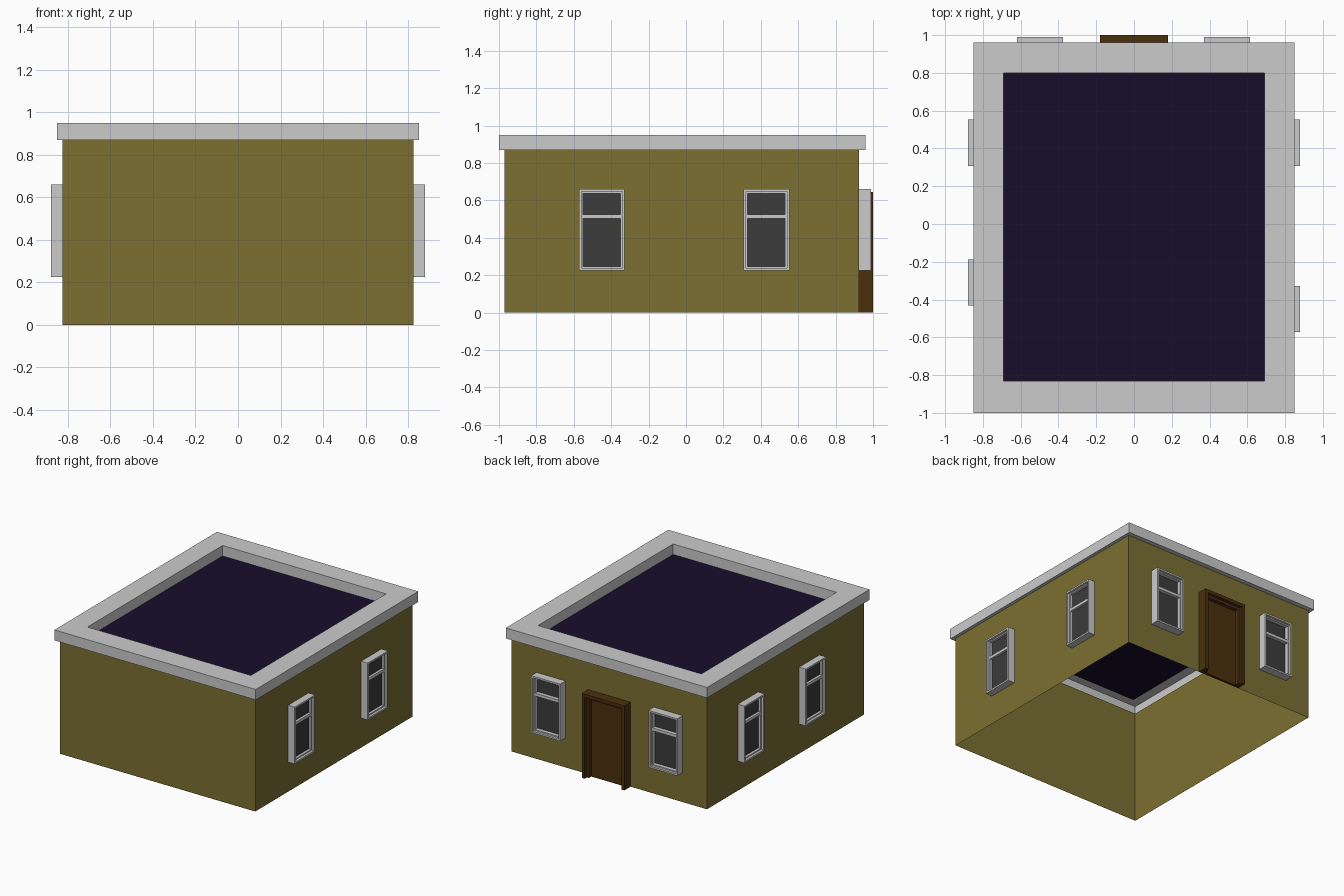
import bpy, bmesh
from mathutils import Matrix, Vector

if "Cube" in bpy.data.objects:
    bpy.data.objects.remove(bpy.data.objects["Cube"])


def material(name, rgb):
    m = bpy.data.materials.new(name)
    m.diffuse_color = (*rgb, 1)
    m.use_nodes = True
    m.node_tree.nodes["Principled BSDF"].inputs["Base Color"].default_value = m.diffuse_color
    return m


WALL = material("ochre_wall", (0.20, 0.16, 0.032))
ROOF = material("dark_roof", (0.008, 0.004, 0.023))
GLASS = material("dark_glass", (0.045, 0.045, 0.045))
WOOD = material("brown_wood", (0.07, 0.03, 0.004))


def shell(name, rings, mat=None, start=False, end=False, matrix=Matrix()):
    """Skin rectangular rings (x0, x1, y0, y1, z), optionally capping the ends."""
    bm = bmesh.new()
    loops = [[bm.verts.new(matrix @ Vector((x, y, z)))
              for x, y in ((x0, y0), (x1, y0), (x1, y1), (x0, y1))]
             for x0, x1, y0, y1, z in rings]
    for a, b in zip(loops, loops[1:]):
        for i in range(4):
            j = (i + 1) % 4
            bm.faces.new((a[i], a[j], b[j], b[i]))
    if start:
        bm.faces.new(loops[0][::-1])
    if end:
        bm.faces.new(loops[-1])
    mesh = bpy.data.meshes.new(name)
    bm.to_mesh(mesh)
    bm.free()
    if mat:
        mesh.materials.append(mat)
    obj = bpy.data.objects.new(name, mesh)
    bpy.context.collection.objects.link(obj)
    return obj


def box(name, rect, z0, z1, mat, matrix):
    return shell(name, [(*rect, z0), (*rect, z1)], mat, True, True, matrix)


def on_wall(x, y, out):
    """Local frame on a wall: x across, y up, z pointing out of the wall."""
    w = Vector(out)
    v = Vector((0, 0, 1))
    u = v.cross(w)
    m = Matrix((u, v, w)).transposed().to_4x4()
    return Matrix.Translation((x, y, 0)) @ m


# Open-bottomed walls, hollow parapet and sunken flat roof
wall = (-0.825, 0.825, -0.97, 0.925)
outer = (-0.85, 0.85, -1.0, 0.96)
inner = (-0.69, 0.69, -0.83, 0.80)
shell("walls", [(*wall, 0), (*wall, 0.87)], WALL)
shell("parapet", [(*wall, 0.87), (*outer, 0.87), (*outer, 0.95),
                  (*inner, 0.95), (*inner, 0.87)])
shell("roof", [(*inner, 0.87)], ROOF, end=True)


def window(name, m, depth):
    def rect(inset):
        return (-0.1225 + inset, 0.1225 - inset, 0.225 + inset, 0.66 - inset)
    # stepped frame
    shell(name + "_frame", [(*rect(0), 0), (*rect(0), depth), (*rect(0.013), depth),
                            (*rect(0.013), depth - 0.018), (*rect(0.022), depth - 0.018),
                            (*rect(0.022), 0.018)], matrix=m)
    # glass and the bar between the two sashes
    shell(name + "_glass", [(*rect(0.022), 0.018)], GLASS, end=True, matrix=m)
    box(name + "_bar", (-0.1005, 0.1005, 0.503, 0.525), 0.018, depth - 0.018, None, m)


# Windows on the right, left and back walls
for i, y in enumerate((-0.45, 0.43)):
    window(f"right_window_{i}", on_wall(0.825, y, (1, 0, 0)), 0.055)
for i, y in enumerate((-0.31, 0.43)):
    window(f"left_window_{i}", on_wall(-0.825, y, (-1, 0, 0)), 0.055)
for i, x in enumerate((-0.4975, 0.4925)):
    window(f"back_window_{i}", on_wall(x, 0.925, (0, 1, 0)), 0.065)

# Door with stepped jambs and head
door = on_wall(0, 0.925, (0, 1, 0))
box("door_panel", (-0.14, 0.14, 0, 0.605), 0, 0.02, WOOD, door)
box("door_head", (-0.18, 0.18, 0.62, 0.645), 0, 0.075, WOOD, door)
box("door_inner_head", (-0.155, 0.155, 0.60, 0.62), 0, 0.05, WOOD, door)
for s, side in ((-1, "left"), (1, "right")):
    a, b, c = sorted((s * 0.18, s * 0.155)), sorted((s * 0.155, s * 0.138)), side
    box(f"door_jamb_{c}", (*a, 0, 0.62), 0, 0.075, WOOD, door)
    box(f"door_inner_jamb_{c}", (*b, 0, 0.60), 0, 0.05, WOOD, door)
